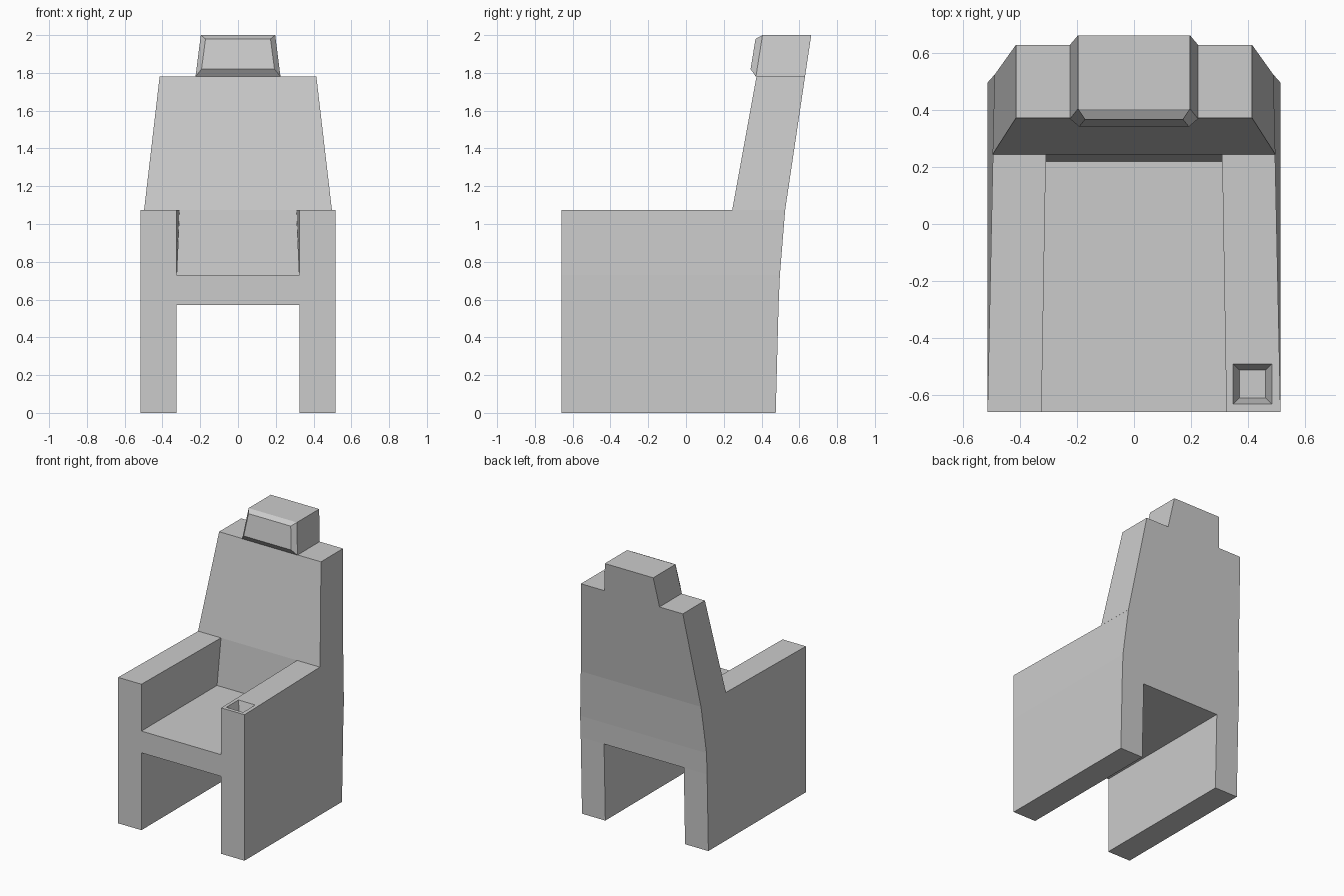
import bpy, bmesh

if "Cube" in bpy.data.objects:
    bpy.data.objects.remove(bpy.data.objects["Cube"])


def loft(name, rings):
    """Skin a stack of four-point rings into a closed flat-faced solid."""
    bm = bmesh.new()
    vs = [[bm.verts.new(p) for p in r] for r in rings]
    for a, b in zip(vs, vs[1:]):
        for i in range(4):
            j = (i + 1) % 4
            bm.faces.new((a[i], a[j], b[j], b[i]))
    bm.faces.new(vs[0])
    bm.faces.new(vs[-1])
    bmesh.ops.recalc_face_normals(bm, faces=bm.faces)
    me = bpy.data.meshes.new(name)
    bm.to_mesh(me)
    bm.free()
    ob = bpy.data.objects.new(name, me)
    bpy.context.collection.objects.link(ob)
    return ob


def level(z, xf, yf, xb, yb):
    """Symmetric horizontal ring: half width and depth at front and back."""
    return [(-xf, yf, z), (xf, yf, z), (xb, yb, z), (-xb, yb, z)]


def rect(z, x0, x1, y0, y1):
    return [(x0, y0, z), (x1, y0, z), (x1, y1, z), (x0, y1, z)]


# Slab sides that act as legs and armrests
F = -0.66
arms = {}
for side, s in (("left", -1), ("right", 1)):
    rings = [rect(0, s * 0.325, s * 0.515, F, 0.475),
             rect(0.57, s * 0.325, s * 0.515, F, 0.49),
             rect(0.73, s * 0.325, s * 0.515, F, 0.497),
             [(s * 0.325, F, 1.075), (s * 0.515, F, 1.075),
              (s * 0.49, 0.525, 1.075), (s * 0.305, 0.525, 1.075)]]
    arms[side] = loft(side + "_arm_panel", rings)

# Square tapered cup recess in the right armrest
def cup(z, t):
    # t = inset from the rim
    return rect(z, 0.348 + t, 0.485 - t, -0.633 + t, -0.492 - t)


cutter = loft("cup_recess_cutter", [cup(0.995, 0.022), cup(1.095, -0.0055)])
cutter.hide_render = True
cutter.hide_viewport = True
mod = arms["right"].modifiers.new("cup_recess", 'BOOLEAN')
mod.operation = 'DIFFERENCE'
mod.solver = 'EXACT'
mod.object = cutter

# Seat slab between the sides
loft("seat", [level(0.57, 0.325, F, 0.325, 0.49),
              level(0.73, 0.325, F, 0.325, 0.497)])

# Backrest: narrow part between the arms, wide tapering part above
loft("lower_backrest", [level(0.73, 0.325, 0.22, 0.325, 0.497),
                        level(1.075, 0.31, 0.245, 0.305, 0.525)])
loft("upper_backrest", [level(1.075, 0.497, 0.245, 0.49, 0.525),
                        level(1.78, 0.415, 0.373, 0.415, 0.63)])

# Headrest with bevelled cushion face, lofted from back to front
def head(x0, y0, z0, x1, y1, z1):
    return [(-x0, y0, z0), (x0, y0, z0), (x1, y1, z1), (-x1, y1, z1)]


loft("headrest", [head(0.225, 0.63, 1.78, 0.197, 0.663, 2.0),
                  head(0.225, 0.37, 1.78, 0.197, 0.405, 2.0),
                  head(0.193, 0.342, 1.82, 0.172, 0.368, 1.98)])
